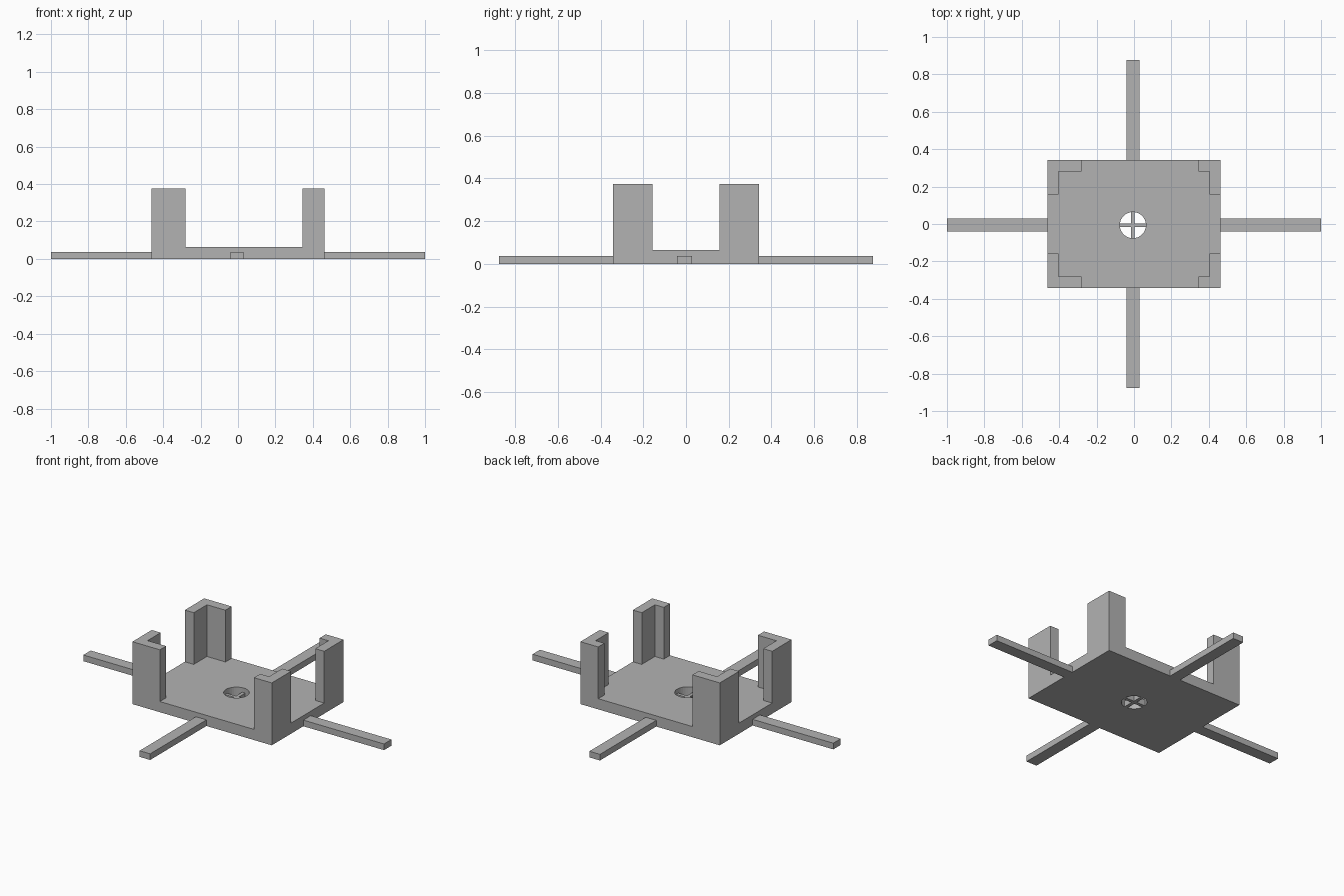
import bpy, bmesh, math

if "Cube" in bpy.data.objects:
    bpy.data.objects.remove(bpy.data.objects["Cube"])

grey = bpy.data.materials.new("light grey")
grey.diffuse_color = (0.45, 0.45, 0.45, 1)
grey.use_nodes = True
grey.node_tree.nodes["Principled BSDF"].inputs["Base Color"].default_value = grey.diffuse_color

HALF_X, HALF_Y = 0.4635, 0.341      # tray footprint
PLATE_TOP, ARM_TOP, POST_TOP = 0.064, 0.037, 0.375
CX = CY = -0.006                    # centre of hole and arms


def prism(name, outline, z0, z1):
    """Extrude a flat outline from z0 to z1."""
    bm = bmesh.new()
    face = bm.faces.new([bm.verts.new((x, y, z0)) for x, y in outline])
    up = bmesh.ops.extrude_face_region(bm, geom=[face])["geom"]
    bmesh.ops.translate(bm, vec=(0, 0, z1 - z0),
                        verts=[v for v in up if isinstance(v, bmesh.types.BMVert)])
    bmesh.ops.recalc_face_normals(bm, faces=bm.faces)
    mesh = bpy.data.meshes.new(name)
    bm.to_mesh(mesh)
    bm.free()
    mesh.materials.append(grey)
    obj = bpy.data.objects.new(name, mesh)
    bpy.context.collection.objects.link(obj)
    return obj


def box(name, x0, x1, y0, y1, z0, z1):
    return prism(name, [(x0, y0), (x1, y0), (x1, y1), (x0, y1)], z0, z1)


# Base plate with a round centre hole
plate = box("base_plate", -HALF_X, HALF_X, -HALF_Y, HALF_Y, 0, PLATE_TOP)
circle = [(CX + 0.07 * math.cos(math.tau * i / 32), CY + 0.07 * math.sin(math.tau * i / 32))
          for i in range(32)]
cutter = prism("hole_cutter", circle, -0.1, 0.2)
cutter.hide_render = True
cutter.hide_viewport = True
cutter.display_type = 'WIRE'
cut = plate.modifiers.new("centre_hole", 'BOOLEAN')
cut.operation = 'DIFFERENCE'
cut.solver = 'EXACT'
cut.object = cutter

# Thin cross spanning the hole
R, T = 0.071, 0.01
cross = [(-R, -T), (-T, -T), (-T, -R), (T, -R), (T, -T), (R, -T),
         (R, T), (T, T), (T, R), (-T, R), (-T, T), (-R, T)]
prism("hole_cross", [(CX + x, CY + y) for x, y in cross], 0, ARM_TOP)

# L-shaped corner posts: left pair has a longer foot along x
for side, sx, x_end in (("left", -1, 0.281), ("right", 1, 0.345)):
    for end, sy in (("front", -1), ("back", 1)):
        ell = [(HALF_X, HALF_Y), (x_end, HALF_Y), (x_end, 0.282),
               (0.404, 0.282), (0.404, 0.157), (HALF_X, 0.157)]
        prism(f"{end}_{side}_post", [(sx * x, sy * y) for x, y in ell],
              PLATE_TOP, POST_TOP)

# Four flat arms
W, LONG_X, LONG_Y = 0.035, 1.0, 0.876
box("left_arm", -LONG_X, -HALF_X, CY - W, CY + W, 0, ARM_TOP)
box("right_arm", HALF_X, LONG_X, CY - W, CY + W, 0, ARM_TOP)
box("front_arm", CX - W, CX + W, -LONG_Y, -HALF_Y, 0, ARM_TOP)
box("back_arm", CX - W, CX + W, HALF_Y, LONG_Y, 0, ARM_TOP)
